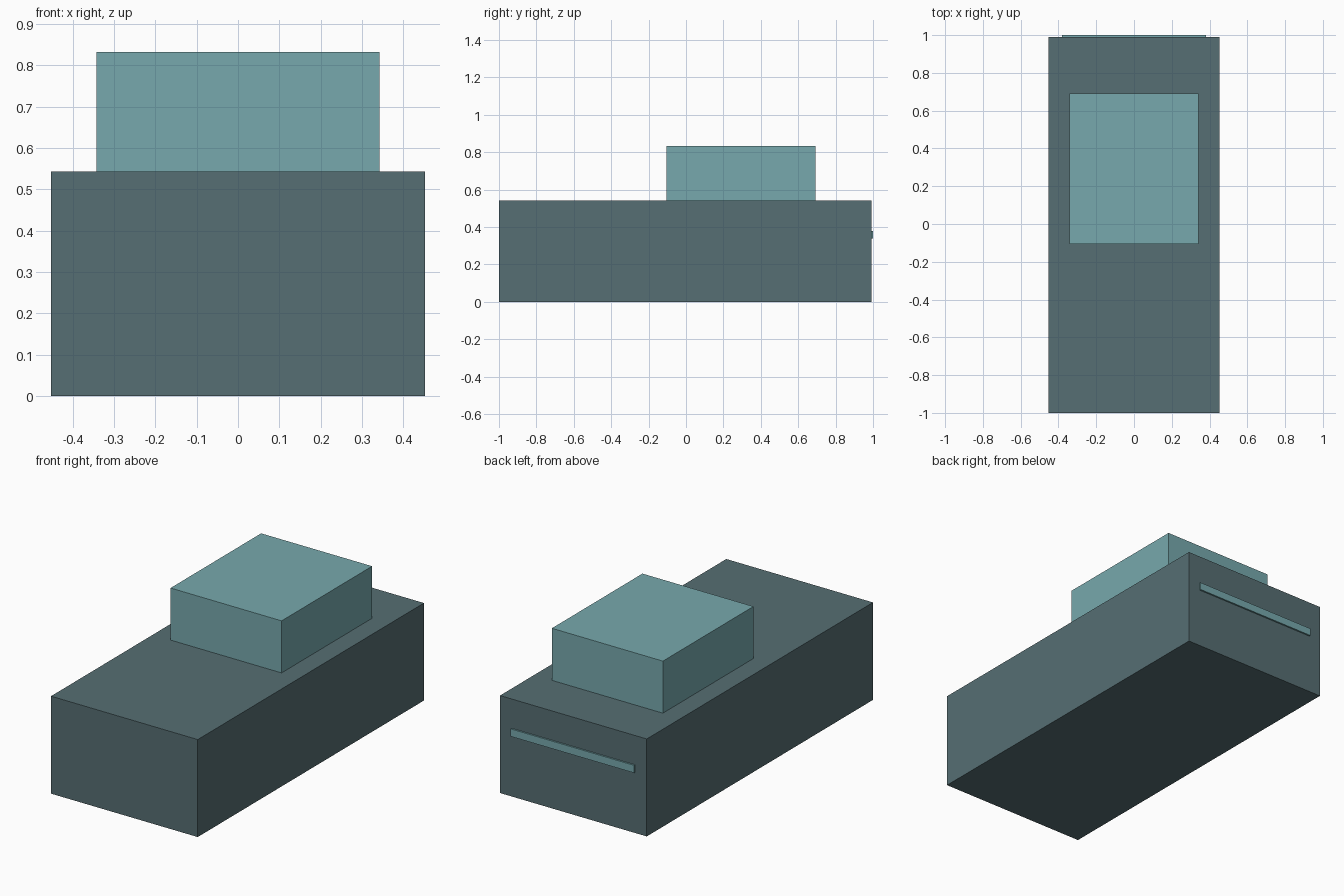
import bpy

if "Cube" in bpy.data.objects:
    bpy.data.objects.remove(bpy.data.objects["Cube"])


def linear(c):
    c /= 255
    return c / 12.92 if c <= 0.04045 else ((c + 0.055) / 1.055) ** 2.4


def material(name, r, g, b):
    m = bpy.data.materials.new(name)
    m.diffuse_color = (linear(r), linear(g), linear(b), 1)
    m.use_nodes = True
    m.node_tree.nodes["Principled BSDF"].inputs["Base Color"].default_value = m.diffuse_color
    return m


def box(name, x, y, z, mat):
    """Box from (min, max) ranges on each axis."""
    ranges = (x, y, z)
    bpy.ops.mesh.primitive_cube_add(size=1, location=[(a + b) / 2 for a, b in ranges])
    ob = bpy.context.object
    ob.name = name
    ob.scale = [b - a for a, b in ranges]
    bpy.ops.object.transform_apply(location=False, rotation=False, scale=True)
    ob.data.materials.append(mat)
    return ob


slate = material("dark slate", 86, 110, 115)
teal = material("pale teal", 119, 169, 173)

# Long lower body
box("body", (-0.452, 0.452), (-1.0, 0.991), (0.0, 0.543), slate)
# Cabin on top, set towards the back
box("cabin", (-0.342, 0.342), (-0.105, 0.692), (0.543, 0.833), teal)
# Thin strip across the back
box("rear_strip", (-0.38, 0.38), (0.991, 1.0), (0.338, 0.38), teal)
